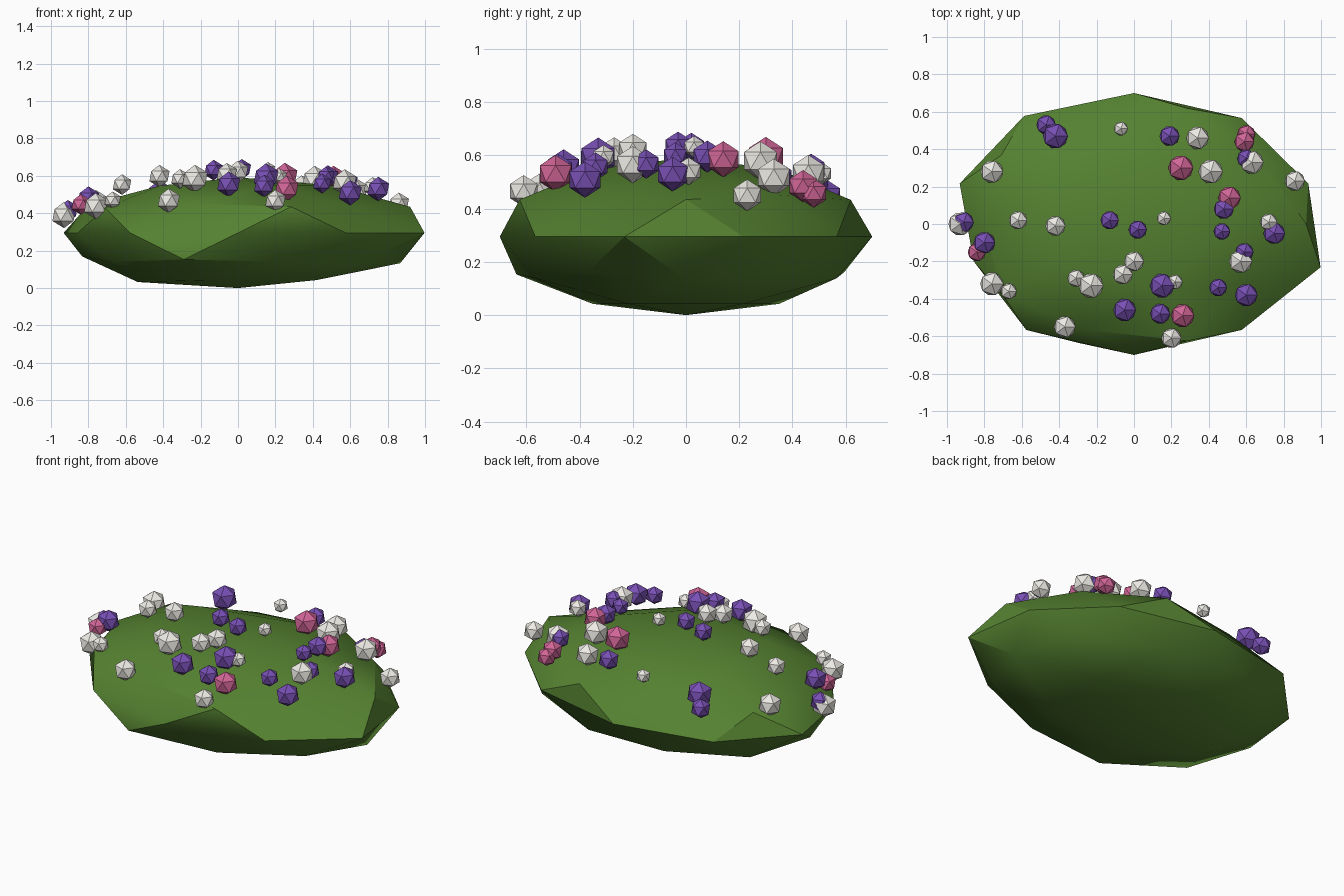
import bpy, math
from mathutils import Vector


def material(name, rgb):
    m = bpy.data.materials.new(name)
    m.diffuse_color = (*rgb, 1)
    return m


def ico(name, subdiv, radius, loc, mat):
    bpy.ops.mesh.primitive_ico_sphere_add(subdivisions=subdiv, radius=radius, location=loc)
    ob = bpy.context.object
    ob.name = name
    ob.data.materials.append(mat)
    return ob


# Leafy mound: flattened ball with a few pushed and pulled points
mound = ico("bush_mound", 2, 1, (0, 0, 0), material("leaf_green", (0.09, 0.22, 0.03)))
bumps = [
    ((.951, -.309, 0), 1.07), ((-.951, -.309, 0), .92), ((-.588, .809, 0), 1.02),
    ((.894, 0, .447), 1.05), ((.276, -.85, .447), 1.05), ((.276, .85, .447), 1.04),
    ((.688, -.5, .526), .90), ((-.263, .809, .526), .93), ((-.851, 0, .526), .96),
    ((.851, 0, -.526), 1.04), ((-.894, 0, -.447), .95), ((-.526, 0, -.851), 1.04),
    ((-.276, -.85, -.447), 1.07),
]
verts = mound.data.vertices
for target, k in bumps:
    v = min(verts, key=lambda p: (p.co - Vector(target)).length)
    v.co *= k
for v in verts:
    v.co = (v.co.x * .98, v.co.y * .70, max(0, v.co.z * .297 + .295))
bpy.ops.object.shade_smooth_by_angle(angle=math.radians(30))

# Blossoms: x, y, radius; height follows the mound
white = [
    (-.76, .28, .068), (-.07, .51, .042), (.34, .46, .068), (.41, .28, .073), (.63, .33, .07),
    (.86, .23, .06), (.72, .01, .052), (.16, .03, .042), (-.42, -.01, .06), (-.62, .02, .055),
    (-.93, 0, .07), (-.76, -.32, .07), (-.67, -.36, .048), (-.37, -.55, .065),
    (-.31, -.29, .052), (-.23, -.33, .075), (-.06, -.27, .06), (0, -.2, .06),
    (.22, -.31, .045), (.2, -.61, .06), (.57, -.2, .07),
]
purple = [
    (-.47, .53, .058), (-.42, .47, .075), (.19, .47, .06), (.6, .35, .055), (.48, .08, .06),
    (.47, -.04, .05), (-.13, .02, .055), (.02, -.03, .055), (-.91, .01, .06),
    (-.8, -.1, .065), (.59, -.15, .055), (.75, -.05, .065), (.45, -.34, .053),
    (.6, -.38, .068), (.15, -.33, .073), (.14, -.48, .06), (-.05, -.46, .068),
]
pink = [
    (.6, .48, .055), (.59, .44, .06), (.25, .3, .075), (.51, .14, .068),
    (-.84, -.15, .055), (.26, -.49, .07),
]
for label, rgb, spots in (("white", (.85, .83, .78), white),
                          ("purple", (.19, .08, .46), purple),
                          ("pink", (.64, .13, .31), pink)):
    mat = material(label + "_petal", rgb)
    for i, (x, y, r) in enumerate(spots):
        h = max(0.05, 1 - (x - .03) ** 2 - (y / .72) ** 2)
        ico(f"{label}_blossom_{i + 1}", 1, r, (x, y, .295 + .34 * math.sqrt(h)), mat)
